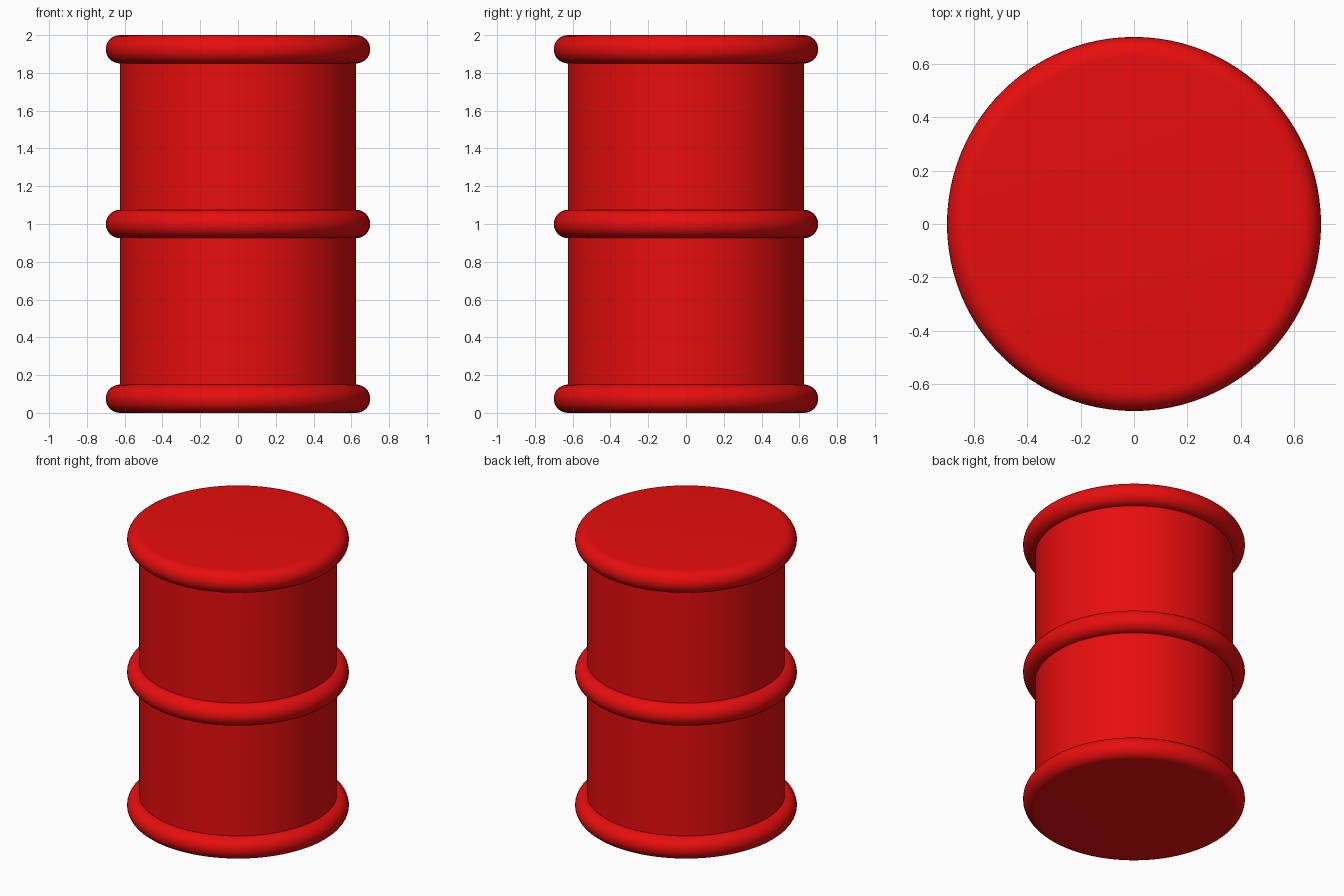
import bpy, bmesh
from math import pi, sin, cos

if "Cube" in bpy.data.objects:
    bpy.data.objects.remove(bpy.data.objects["Cube"])

SEGS, ARC = 96, 16
BODY_R, BAND_R = 0.625, 0.075

# Drum profile: three half-round bands joined by straight walls
profile = []
for zc in (BAND_R, 1.0, 2.0 - BAND_R):
    for i in range(ARC + 1):
        a = -pi / 2 + pi * i / ARC
        profile.append((BODY_R + BAND_R * cos(a), zc + BAND_R * sin(a)))

# Spin the profile into a closed shell
bm = bmesh.new()
rings = [[bm.verts.new((r * cos(2 * pi * k / SEGS), r * sin(2 * pi * k / SEGS), z))
          for k in range(SEGS)] for r, z in profile]
for lo, hi in zip(rings, rings[1:]):
    for k in range(SEGS):
        n = (k + 1) % SEGS
        bm.faces.new((lo[k], lo[n], hi[n], hi[k]))

# Flat bottom and lid
bm.faces.new(rings[0][::-1])
bm.faces.new(rings[-1])

mesh = bpy.data.meshes.new("barrel")
bm.to_mesh(mesh)
bm.free()
barrel = bpy.data.objects.new("barrel", mesh)
bpy.context.collection.objects.link(barrel)

# Red paint
paint = bpy.data.materials.new("red_paint")
paint.diffuse_color = (0.8, 0.004, 0.004, 1)
paint.use_nodes = True
paint.node_tree.nodes["Principled BSDF"].inputs["Base Color"].default_value = paint.diffuse_color
mesh.materials.append(paint)

bpy.context.view_layer.objects.active = barrel
barrel.select_set(True)
bpy.ops.object.shade_smooth_by_angle(angle=pi / 6)
